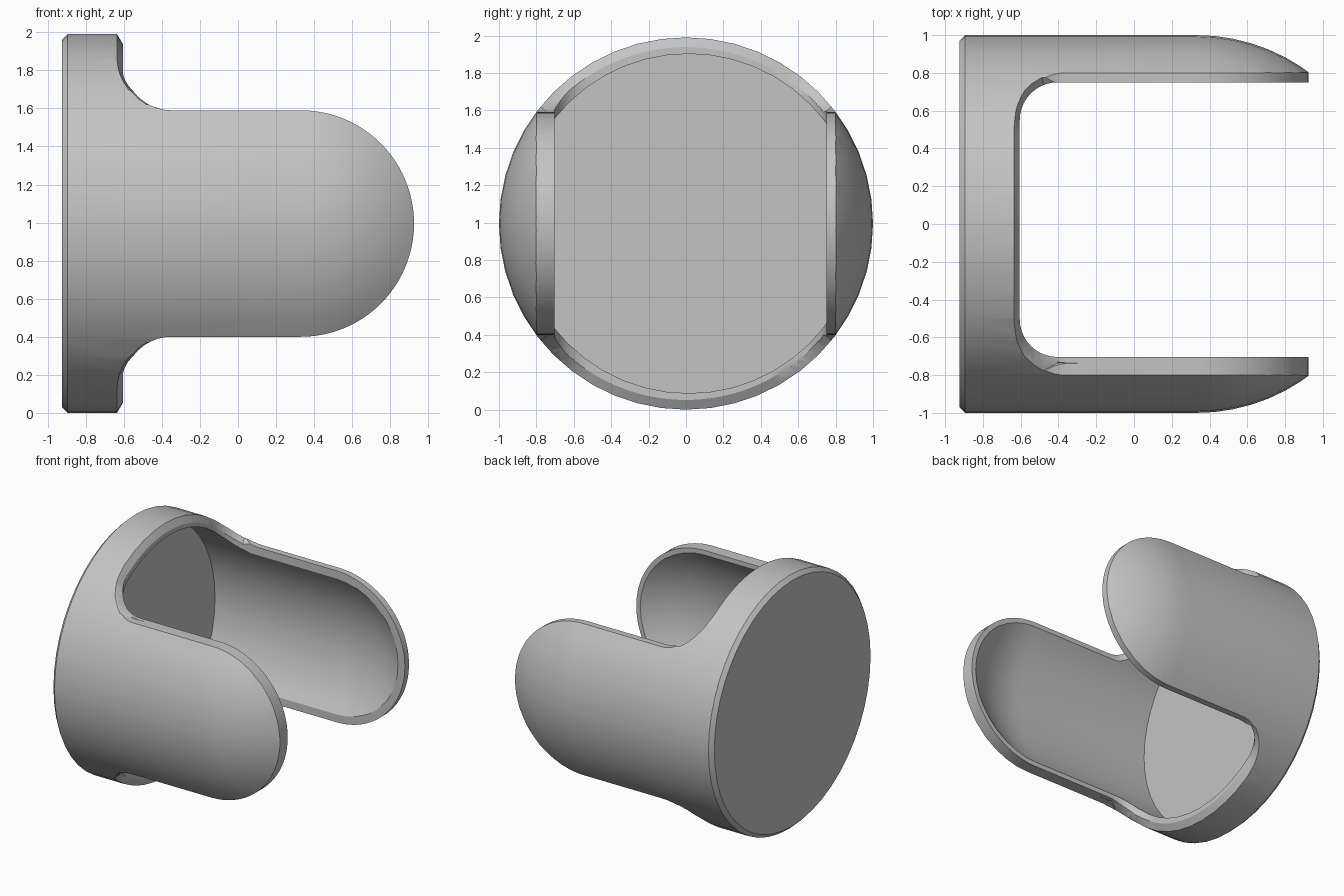
import bpy, bmesh
from math import sin, cos, pi, radians, sqrt

if "Cube" in bpy.data.objects:
    bpy.data.objects.remove(bpy.data.objects["Cube"], do_unlink=True)

SEGMENTS = 48
MID_Z = 0.995      # height of the axis
DOME_X = 0.33      # where the straight wall turns into the dome
RIM_X = -0.605     # flat rim of the base
SHIFT = 0.023      # sideways offset of the gap
GAP = 0.727        # half width of the gap
CORNER = 0.2       # corner radius of the gap

grey = bpy.data.materials.new("plain grey")
grey.use_nodes = True
color = (0.55, 0.55, 0.55, 1)
grey.diffuse_color = color
grey.node_tree.nodes["Principled BSDF"].inputs["Base Color"].default_value = color


def make_object(name, bm):
    bmesh.ops.recalc_face_normals(bm, faces=bm.faces)
    mesh = bpy.data.meshes.new(name)
    bm.to_mesh(mesh)
    bm.free()
    mesh.materials.append(grey)
    ob = bpy.data.objects.new(name, mesh)
    bpy.context.collection.objects.link(ob)
    return ob


def capsule(name, wall, radius, y_shift=0):
    """Revolve (x, radius) wall points plus a dome around the x axis."""
    dome = [(DOME_X + radius * sin(i * pi / 32), radius * cos(i * pi / 32)) for i in range(16)]
    bm = bmesh.new()
    rings = []
    for x, r in wall + dome:
        rings.append([bm.verts.new((x, y_shift + r * cos(a), MID_Z + MID_Z * r * sin(a)))
                      for a in (2 * pi * k / SEGMENTS for k in range(SEGMENTS))])
    tip = bm.verts.new((DOME_X + radius, y_shift, MID_Z))
    bm.faces.new(rings[0])
    for k in range(SEGMENTS):
        n = (k + 1) % SEGMENTS
        for a, b in zip(rings, rings[1:]):
            bm.faces.new((a[k], a[n], b[n], b[k]))
        bm.faces.new((rings[-1][k], rings[-1][n], tip))
    return make_object(name, bm)


def prism(name, outline, depth):
    """Extrude a closed outline of 3D points along a vector."""
    bm = bmesh.new()
    face = bm.faces.new([bm.verts.new(p) for p in outline])
    moved = bmesh.ops.extrude_face_region(bm, geom=[face])["geom"]
    bmesh.ops.translate(bm, vec=depth, verts=[v for v in moved if isinstance(v, bmesh.types.BMVert)])
    return make_object(name, bm)


def side_shape():
    """Base disc, rounded inner corners and round-ended arms."""
    fillet = [(-0.35 - 0.25 * cos(i * pi / 20), 0.845 - 0.25 * sin(i * pi / 20)) for i in range(11)]
    arm_end = [(DOME_X + 0.595 * sin(i * pi / 48), 0.595 * cos(i * pi / 48)) for i in range(25)]
    upper = [(-1.2, 1.2), (-0.6, 1.2)] + fillet + arm_end
    outline = upper + [(x, -z) for x, z in reversed(upper[:-1])]
    return prism("side_shape", [(x, -1.5, MID_Z + z) for x, z in outline], (0, 3, 0))


def slot_shape():
    """Round-cornered gap between the arms, giving them flat inner rims."""
    corner = [(RIM_X + CORNER * (1 - cos(i * pi / 20)), GAP - CORNER * (1 - sin(i * pi / 20)))
              for i in range(11)]
    side = corner + [(1.5, GAP)]
    outline = side + [(x, -y) for x, y in reversed(side)]
    return prism("slot_shape", [(x, y + SHIFT, -0.5) for x, y in outline], (0, 0, 3))


def round_in(start, radius, distance):
    """Position on a quarter-round that leaves a straight line at the given distance."""
    d = min(max(distance, 0), radius)
    return start + radius - sqrt(radius * radius - d * d)


def rim_wedge(sign):
    """Arc-shaped wedge that slopes the outer edge of the base rim into the arms."""
    bm = bmesh.new()
    sections = []
    for deg in range(-51, 52, 3):
        a = radians(deg)
        x_in = round_in(RIM_X, CORNER, abs(0.948 * sin(a) - SHIFT) - (GAP - CORNER))
        x_out = round_in(-0.638, 0.285, 0.88 - cos(a))
        points = [(x_in, 0.948), (x_out, 1.003), (-0.3, 1.003), (-0.3, 0.948)]
        sections.append([bm.verts.new((x, r * sin(a), MID_Z + sign * MID_Z * r * cos(a)))
                         for x, r in points])
    for a, b in zip(sections, sections[1:]):
        for k in range(4):
            n = (k + 1) % 4
            bm.faces.new((a[k], a[n], b[n], b[k]))
    bm.faces.new(sections[0])
    bm.faces.new(sections[-1])
    return make_object("rim_wedge", bm)


def boolean(target, cutter, operation):
    mod = target.modifiers.new(operation.lower(), "BOOLEAN")
    mod.object, mod.operation, mod.solver = cutter, operation, "EXACT"
    bpy.context.view_layer.objects.active = target
    bpy.ops.object.modifier_apply(modifier=mod.name)
    bpy.data.objects.remove(cutter, do_unlink=True)


# Outer body with a small bevel round the base
holder = capsule("open_holder", [(-0.925, 0.97), (-0.895, 1)], 1)

# Trim to the base and two arms, open the gap, then hollow out
boolean(holder, side_shape(), "INTERSECT")
boolean(holder, slot_shape(), "DIFFERENCE")
boolean(holder, capsule("cavity_shape", [(-0.848, 0.912)], 0.912, 0.014), "DIFFERENCE")

# Slope the base rim at the top and bottom
for sign in (1, -1):
    boolean(holder, rim_wedge(sign), "DIFFERENCE")

# Smooth shading with crisp rims
bpy.ops.object.select_all(action="DESELECT")
holder.select_set(True)
bpy.context.view_layer.objects.active = holder
bpy.ops.object.shade_smooth_by_angle(angle=0.5)
